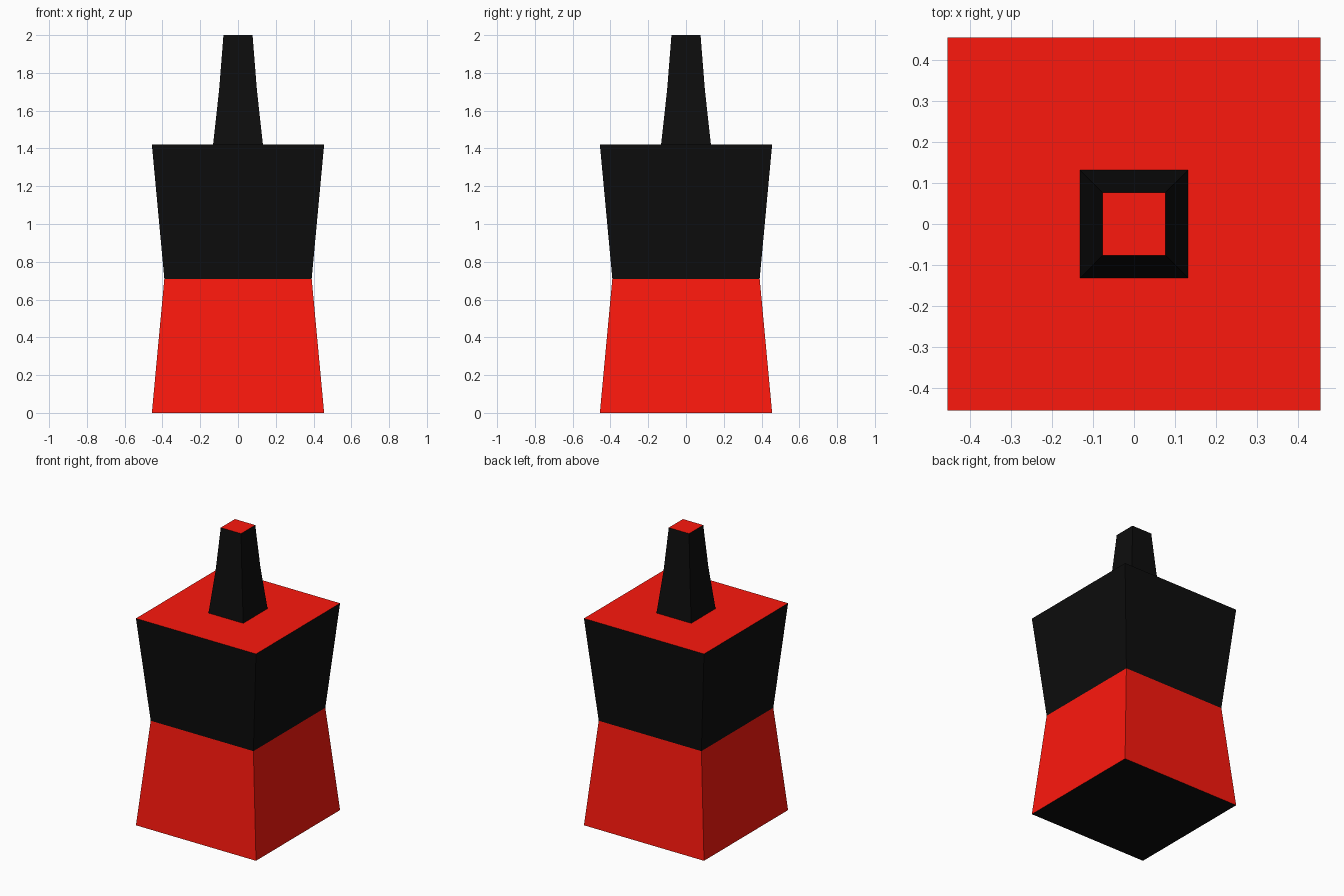
import bpy, bmesh

if "Cube" in bpy.data.objects:
    bpy.data.objects.remove(bpy.data.objects["Cube"])


def material(name, color):
    mat = bpy.data.materials.new(name)
    mat.diffuse_color = color
    mat.use_nodes = True
    mat.node_tree.nodes["Principled BSDF"].inputs["Base Color"].default_value = mat.diffuse_color
    return mat


RED = material("red", (0.98, 0.009, 0.004, 1))
BLACK = material("black", (0.004, 0.004, 0.004, 1))


def square_loft(name, sections, side, top=None, bottom=None):
    """Stack square sections (half width, z); caps exist only where given a material."""
    mats = [RED, BLACK]
    bm = bmesh.new()
    rings = [[bm.verts.new((sx * h, sy * h, z))
              for sx, sy in ((-1, -1), (1, -1), (1, 1), (-1, 1))]
             for h, z in sections]
    for low, high in zip(rings, rings[1:]):
        for i in range(4):
            j = (i + 1) % 4
            face = bm.faces.new((low[i], low[j], high[j], high[i]))
            face.material_index = mats.index(side)
    if top:
        bm.faces.new(rings[-1]).material_index = mats.index(top)
    if bottom:
        bm.faces.new(rings[0][::-1]).material_index = mats.index(bottom)
    mesh = bpy.data.meshes.new(name)
    bm.to_mesh(mesh)
    bm.free()
    for mat in mats:
        mesh.materials.append(mat)
    obj = bpy.data.objects.new(name, mesh)
    bpy.context.collection.objects.link(obj)
    return obj


# Red lower body, narrowing to the waist
square_loft("lower_body", [(0.456, 0), (0.39, 0.71)], RED, bottom=BLACK)

# Black upper body, flaring out to a red top
square_loft("upper_body", [(0.39, 0.71), (0.456, 1.42)], BLACK, top=RED)

# Tapered spout with a slight bend in its sides and a red tip
square_loft("spout", [(0.132, 1.42), (0.1, 1.71), (0.077, 2.0)], BLACK, top=RED)
